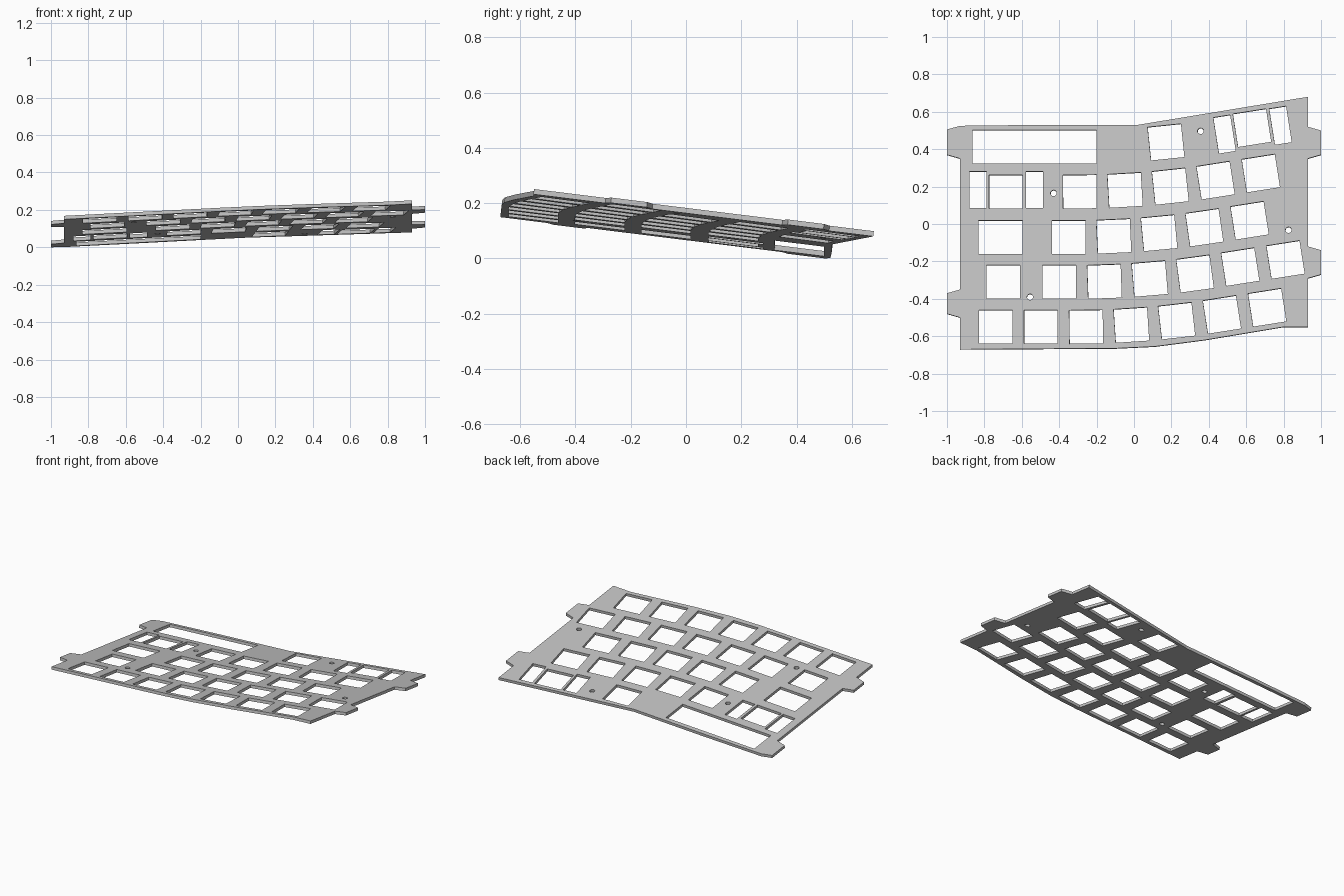
import bpy
import bmesh
from math import atan, cos, sin, tau
from mathutils import Matrix, Vector

cube = bpy.data.objects.get("Cube")
if cube:
    bpy.data.objects.remove(cube, do_unlink=True)

KEY = 0.179
PITCH = 0.242
THICKNESS = 0.019
SLOPE_X, SLOPE_Y, HEIGHT = 0.0525, -0.124, 0.133
BEND_START, BEND_RATE, BEND_MAX = -0.33, 0.206, 0.157

curve = bpy.data.curves.new("key_plate", "CURVE")
curve.dimensions = "2D"
curve.fill_mode = "BOTH"
curve.extrude = 0.5


def add_loop(points):
    spline = curve.splines.new("POLY")
    spline.points.add(len(points) - 1)
    for p, (x, y) in zip(spline.points, points):
        p.co = (x, y, 0, 1)
    spline.use_cyclic_u = True


def bend(x):
    """Rise and slope of the key rows, which curve up and then run straight."""
    d = max(0, x - BEND_START)
    limit = BEND_MAX / BEND_RATE
    near = min(d, limit)
    return BEND_RATE * near * near / 2 + BEND_MAX * (d - near), BEND_RATE * near


def key_hole(x, row_y, width=KEY, depth=KEY):
    rise, slope = bend(x)
    turn = Matrix.Rotation(atan(slope), 2)
    centre = Vector((x, row_y + rise))
    w, d = width / 2, depth / 2
    add_loop([centre + turn @ Vector(c) for c in ((-w, -d), (w, -d), (w, d), (-w, d))])


def key_row(x, row_y, count):
    for i in range(count):
        key_hole(x + i * PITCH, row_y)


def slots(xs, row_y):
    for x in xs:
        key_hole(x, row_y, 0.091, 0.195)


# Outline with two mounting tabs on each side
def tab(side, edge, low, high):
    """Tab corners from bottom to top."""
    return [(side * edge, low), (side, low + 0.02), (side, high - 0.02), (side * edge, high)]


outline = [(-0.93, -0.67), (-0.1, -0.665), (0.11, -0.655), (0.38, -0.62),
           (0.8, -0.55), (0.93, -0.55)]
outline += tab(1, 0.93, -0.29, -0.12) + tab(1, 0.93, 0.35, 0.52)
outline += [(0.93, 0.68), (0.02, 0.53), (-0.5, 0.53)]
outline += tab(-1, 0.93, 0.35, 0.525)[::-1] + tab(-1, 0.93, -0.5, -0.35)[::-1]
add_loop(outline)

# Key openings, front row to back row
key_row(-0.74, -0.55, 7)
key_hole(-0.7, -0.31)
key_row(-0.4, -0.31, 6)
key_hole(-0.714, -0.07, 0.235)
key_row(-0.35, -0.07, 5)
key_hole(-0.685, 0.173)
slots((-0.834, -0.532), 0.183)
key_row(-0.29, 0.173, 5)
key_hole(-0.532, 0.412, 0.663)
key_hole(0.171, 0.412)
key_hole(0.631, 0.423)
slots((0.484, 0.783), 0.412)

# Round screw holes
for x, y in ((0.356, 0.497), (-0.43, 0.165), (0.826, -0.032), (-0.556, -0.39)):
    add_loop([(x + 0.016 * cos(tau * i / 24), y + 0.016 * sin(tau * i / 24))
              for i in range(24)])

# Turn the filled outline into a mesh
plate = bpy.data.objects.new("key_plate", curve)
bpy.context.collection.objects.link(plate)
bpy.ops.object.select_all(action="DESELECT")
plate.select_set(True)
bpy.context.view_layer.objects.active = plate
bpy.ops.object.convert(target="MESH")
plate = bpy.context.object
plate.name = "key_plate"

# Tilt the plate and give it its thickness along its own normal
normal = Vector((-SLOPE_X, -SLOPE_Y, 1)).normalized()
bm = bmesh.new()
bm.from_mesh(plate.data)
bmesh.ops.remove_doubles(bm, verts=bm.verts, dist=0.0005)
for v in bm.verts:
    x, y, z = v.co
    top = Vector((x, y, HEIGHT + SLOPE_X * x + SLOPE_Y * y))
    v.co = top if z > 0 else top - normal * THICKNESS
lowest = min(v.co.z for v in bm.verts)
bmesh.ops.translate(bm, verts=bm.verts, vec=(0, 0, -lowest))
bmesh.ops.recalc_face_normals(bm, faces=bm.faces)
for f in bm.faces:
    f.smooth = False
    f.material_index = 0
bm.to_mesh(plate.data)
bm.free()

grey = bpy.data.materials.new("light_grey")
grey.use_nodes = True
colour = (0.55, 0.55, 0.55, 1)
grey.diffuse_color = colour
grey.node_tree.nodes["Principled BSDF"].inputs["Base Color"].default_value = colour
plate.data.materials.clear()
plate.data.materials.append(grey)
